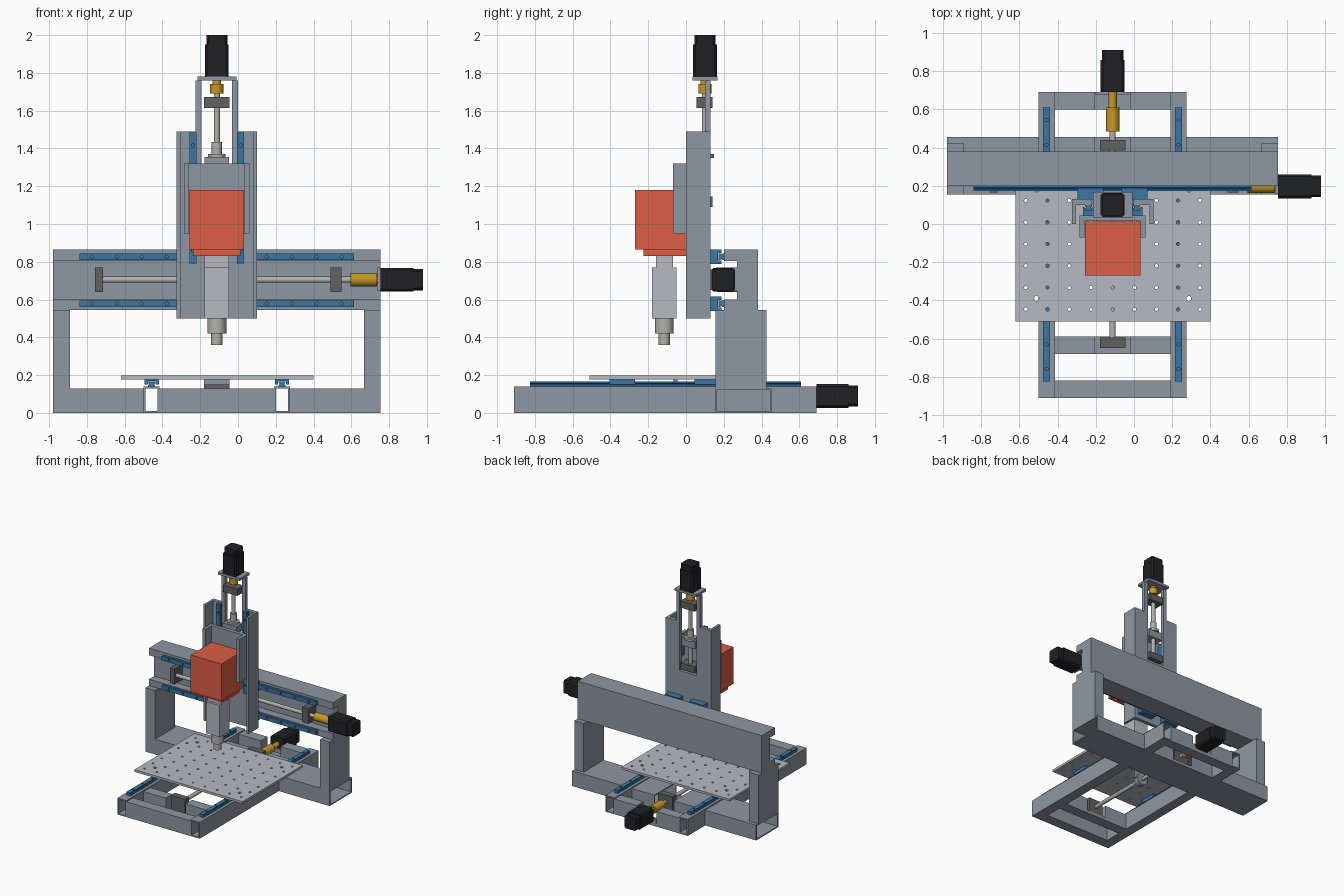
import bpy, bmesh, math

if "Cube" in bpy.data.objects:
    bpy.data.objects.remove(bpy.data.objects["Cube"])

CX = -0.112   # symmetry plane of the machine


def mat(name, *c):
    m = bpy.data.materials.new(name)
    m.diffuse_color = (*c, 1)
    m.use_nodes = True
    m.node_tree.nodes["Principled BSDF"].inputs["Base Color"].default_value = m.diffuse_color
    return m


FRAME = mat("frame_grey", .27, .31, .36)
LIGHT = mat("light_grey", .47, .49, .54)
STEEL = mat("steel", .44, .44, .43)
DARK = mat("block_grey", .12, .12, .12)
BLACK = mat("motor_black", .015, .015, .018)
BLUE = mat("rail_blue", .045, .18, .38)
GOLD = mat("coupler_gold", .55, .32, .02)
RED = mat("head_red", .72, .11, .06)


# A part is (profile, axis, start, end); profile is in the other two axes, in x, y, z order
def build(name, parts, material, smooth=False):
    bm = bmesh.new()
    for pts, axis, a, b in parts:
        k = "XYZ".index(axis)
        rings = []
        for t in (a, b):
            ring = []
            for p in pts:
                co = list(p)
                co.insert(k, t)
                ring.append(bm.verts.new(co))
            rings.append(ring)
        n = len(pts)
        for i in range(n):
            j = (i + 1) % n
            bm.faces.new((rings[0][i], rings[0][j], rings[1][j], rings[1][i]))
        bm.faces.new(rings[0])
        bm.faces.new(rings[1])
    bmesh.ops.recalc_face_normals(bm, faces=bm.faces)
    me = bpy.data.meshes.new(name)
    bm.to_mesh(me)
    bm.free()
    ob = bpy.data.objects.new(name, me)
    bpy.context.collection.objects.link(ob)
    if material:
        me.materials.append(material)
    if smooth:
        bpy.ops.object.select_all(action='DESELECT')
        ob.select_set(True)
        bpy.context.view_layer.objects.active = ob
        bpy.ops.object.shade_smooth_by_angle(angle=math.radians(35))
    return ob


def rect(u0, u1, v0, v1):
    return [(u0, v0), (u1, v0), (u1, v1), (u0, v1)]


def circle(u, v, r, n=24):
    return [(u + r * math.cos(2 * math.pi * i / n), v + r * math.sin(2 * math.pi * i / n)) for i in range(n)]


def octagon(u, v, h, c):
    return [(u + a, v + b) for a, b in ((-h, c - h), (c - h, -h), (h - c, -h), (h, c - h),
                                       (h, h - c), (h - c, h), (c - h, h), (-h, h - c))]


def cube(x0, x1, y0, y1, z0, z1):
    return (rect(x0, x1, y0, y1), "Z", z0, z1)


def tube(u0, u1, v0, v1, axis, a, b, w=.01):
    return [(r, axis, a, b) for r in (rect(u0, u1, v0, v0 + w), rect(u0, u1, v1 - w, v1),
                                      rect(u0, u0 + w, v0 + w, v1 - w), rect(u1 - w, u1, v0 + w, v1 - w))]


def drill(ob, parts):
    cutter = build(ob.name + "_cutter", parts, None)
    cutter.hide_render = True
    cutter.hide_set(True)
    m = ob.modifiers.new("holes", "BOOLEAN")
    m.object, m.operation, m.solver = cutter, 'DIFFERENCE', 'EXACT'


# Waisted rail and the carriage that straddles it; c = centre, base = mounting face, s = outward sign
def rail_profile(c, base, s, swap):
    p = [(-.018, 0), (.018, 0), (.018, .009), (.012, .014), (.018, .02), (.018, .028),
         (-.018, .028), (-.018, .02), (-.012, .014), (-.018, .009)]
    return [(base + s * v, c + u) if swap else (c + u, base + s * v) for u, v in p]


def carriage_profile(c, base, s, swap, top, w=.038):
    p = [(-w, .012), (-.02, .012), (-.02, .03), (.02, .03), (.02, .012), (w, .012), (w, top), (-w, top)]
    return [(base + s * v, c + u) if swap else (c + u, base + s * v) for u, v in p]


def rail(name, axis, a, b, c, base, s, swap=False):
    ob = build(name, [(rail_profile(c, base, s, swap), axis, a, b)], BLUE)
    n = round((b - a) / .135)
    holes = []
    for i in range(n):
        t = a + (i + .5) * (b - a) / n
        e0, e1 = sorted((base + s * .015, base + s * .04))
        if axis == "X":
            holes.append((circle(t, c, .009, 10), "Y", e0, e1))
        elif axis == "Y":
            holes.append((circle(c, t, .009, 10), "Z", e0, e1))
        else:
            holes.append((circle(c, t, .009, 10), "Y", e0, e1))
    drill(ob, holes)


# Motor, coupler and screw share one axis line through (u, v)
def drive(name, axis, u, v, screw, coupler, motor):
    build(name + "_screw", [(circle(u, v, .016), axis, *screw)], STEEL, True)
    d = coupler[2]
    build(name + "_coupler", [(circle(u, v, .035), axis, *coupler[:2]),
                              (circle(u, v, .022), axis, coupler[1], d)], GOLD, True)
    m0, m1 = motor
    build(name + "_motor", [(octagon(u, v, .063, .012), axis, m0, m1 - .05),
                            (octagon(u, v, .056, .012), axis, m1 - .05, m1)], BLACK)


# Base frame: two open tubes, crossbars notched for the screw
L, R = (-.50, -.415), (.19, .276)
for side, (x0, x1) in (("left", L), ("right", R)):
    build(f"base_tube_{side}", tube(x0, x1, 0, .14, "Y", -.91, .69), FRAME)
    c = (x0 + x1) / 2
    rail(f"y_rail_{side}", "Y", -.825, .61, c, .138, 1)
    build(f"y_carriages_{side}", [(carriage_profile(c, .138, 1, False, .042), "Y", a, a + .135)
                                  for a in (-.405, .045)], BLUE)
build("front_crossbar", [cube(L[1], R[0], -.91, -.82, 0, .13)], FRAME)
for name, y0, y1 in (("middle_crossbar", -.68, -.59), ("rear_crossbar", .60, .69)):
    build(name, [cube(L[1], -.205, y0, y1, 0, .13), cube(-.02, R[0], y0, y1, 0, .13),
                 cube(-.205, -.02, y0, y1, 0, .025)], FRAME)

# Gantry: hollow foot beam pieces, uprights, channel beam
foot = []
for a, b in ((-.98, L[0]), (L[1], -.205), (-.02, R[0]), (R[1], .755)):
    foot += tube(.155, .455, 0, .13, "X", a, b)
build("gantry_foot", foot + [cube(-.205, -.02, .155, .455, 0, .025)], FRAME)
for side, a, b in (("left", -.98, -.89), ("right", .667, .755)):
    build(f"gantry_upright_{side}", [cube(a, b, .155, .425, .13, .545)], FRAME)
build("gantry_beam", [([(.38, .545), (.38, .865), (.2, .865), (.2, .805), (.27, .805),
                        (.27, .6), (.2, .6), (.2, .545)], "X", -.98, .755)], FRAME)
for side, z in (("lower", .578), ("upper", .827)):
    rail(f"x_rail_{side}", "X", -.84, .615, z, .2, -1, True)
for side, z in (("lower", .578), ("upper", .827)):
    build(f"x_carriages_{side}", [(carriage_profile(z, .2, -1, True, .07), "X", a, a + .135)
                                  for a in (-.295, -.065)], BLUE)

# Table with hole grid
table = build("table", [cube(-.62, .40, -.51, .30, .178, .197)], LIGHT)
holes = [(circle(-.567 + .114 * i, -.447 + .114 * j, .009, 10), "Z", .15, .22)
         for i in range(9) for j in range(7)]
holes += [(circle(x, y, .013, 10), "Z", .15, .22) for x in (-.51, .287) for y in (-.39, .18)]
drill(table, holes)

# Y drive
drive("y", "Y", CX, .09, (-.64, .5), (.485, .61, .69), (.69, .91))
build("y_bearing_blocks", [cube(CX - .067, CX + .067, a, b, .025, .15)
                           for a, b in ((-.65, -.595), (.385, .44))], DARK)
build("y_nut", [cube(CX - .067, CX + .067, -.065, -.045, .09, .178),
                (circle(CX, .09, .05), "Y", -.075, -.03)], FRAME)
build("y_motor_plate", [cube(CX - .09, CX + .09, .678, .69, .025, .06)], FRAME)

# X drive
drive("x", "X", .197, .705, (-.75, .6), (.595, .735, .755), (.755, .98))
build("x_bearing_blocks", [cube(a, b, .165, .27, .64, .77)
                           for a, b in ((-.757, -.714), (.49, .547))], DARK)
build("x_motor_plate", [cube(.738, .755, .16, .27, .645, .77)], FRAME)
build("x_nut", [cube(CX - .065, CX + .065, .13, .245, .65, .76)], FRAME)

# Z column: U channel, slotted at the top, with arms up to the motor plate
xo, xi = .213, .193
build("z_column", [([(CX - xo, .13), (CX - xo, 0), (CX - xi, 0), (CX - xi, .1), (CX + xi, .1),
                     (CX + xi, 0), (CX + xo, 0), (CX + xo, .13)], "Z", .5, 1.07)]
      + [([(CX + s * u, y) for u, y in ((xo, .13), (xo, 0), (xi, 0), (xi, .1), (.08, .1), (.08, .13))],
          "Z", 1.07, 1.49) for s in (-1, 1)], FRAME)
for side, s in (("left", -1), ("right", 1)):
    xa, xb = sorted((CX + s * .08, CX + s * .112))
    build(f"z_arm_{side}", [cube(xa, xb, .1, .13, 1.49, 1.76)], FRAME)
    c = CX + s * .126
    rail(f"z_rail_{side}", "Z", .79, 1.485, c, .1, -1)
    build(f"z_carriages_{side}", [(carriage_profile(c, .1, -1, False, .055, .03), "Z", a, a + .125)
                                  for a in (.98, 1.17)], BLUE)
build("z_motor_plate", [cube(CX - .103, CX + .103, .035, .168, 1.76, 1.78)], FRAME)
drive("z", "Z", CX, .1, (1.1, 1.7), (1.69, 1.74, 1.76), (1.78, 2.0))
build("z_bearing_blocks", [cube(CX - .067, CX + .067, .055, .14, a, b)
                           for a, b in ((1.615, 1.672), (1.09, 1.145))], DARK)
build("z_nut", [(circle(CX, .1, .027), "Z", 1.35, 1.435), (circle(CX, .1, .047), "Z", 1.35, 1.37)],
      STEEL, True)
build("z_nut_block", [cube(CX - .065, CX + .065, .045, .13, 1.29, 1.355)], FRAME)

# Head carriage wrapping the spindle motor
build("head_carriage", [([(-.285, .045), (-.285, -.07), (-.259, -.07), (-.259, .015), (.035, .015),
                          (.035, -.07), (.061, -.07), (.061, .045)], "Z", .95, 1.32)], FRAME)

# Spindle head
build("spindle_housing", [cube(-.257, .033, -.27, .014, .935, 1.18), cube(-.257, .033, -.27, .014, .865, .935),
                          cube(-.238, .014, -.225, 0, .83, .865)], RED)
SY = -.115
build("spindle_body", [cube(CX - .065, CX + .065, SY - .065, SY + .065, .5, .77)], LIGHT)
build("spindle_neck", [cube(CX - .065, CX + .065, SY - .045, SY + .045, .77, .83)], LIGHT)
build("spindle_collar", [(circle(CX, SY, .05), "Z", .42, .5), (circle(CX, SY, .03), "Z", .36, .42)],
      STEEL, True)
